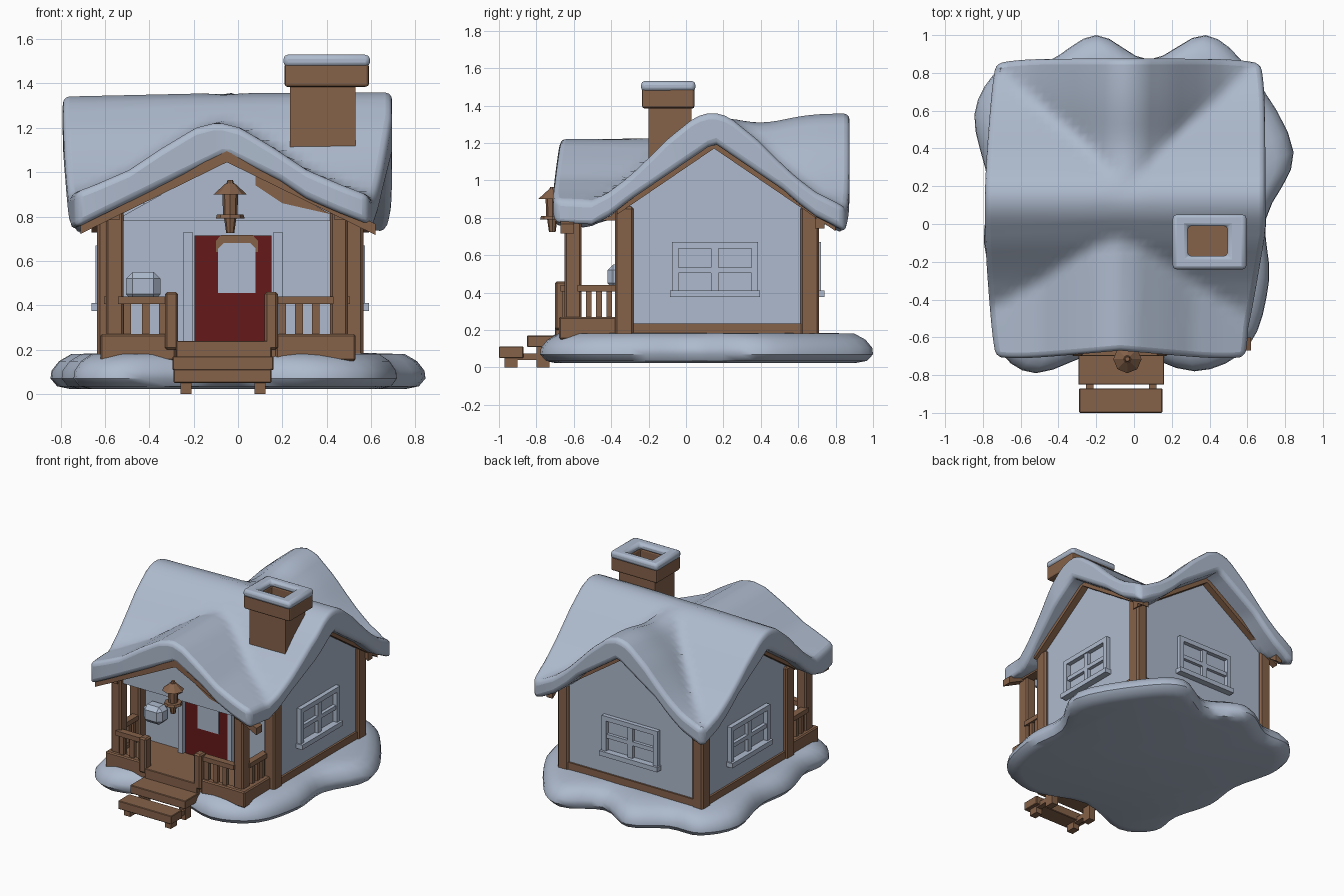
import bpy, bmesh, math
from mathutils import Matrix, Vector

if "Cube" in bpy.data.objects:
    bpy.data.objects.remove(bpy.data.objects["Cube"])


def colour(name, rgb):
    m = bpy.data.materials.new(name)
    m.diffuse_color = (*rgb, 1)
    m.use_nodes = True
    m.node_tree.nodes["Principled BSDF"].inputs["Base Color"].default_value = m.diffuse_color
    return m


SNOW = colour("snow grey", (0.42, 0.49, 0.61))
WOOD = colour("wood brown", (0.235, 0.122, 0.068))
RED = colour("door red", (0.13, 0.009, 0.009))


def finish(name, bm, mat, bevel=0, segs=2, smooth=False, limit=50):
    bmesh.ops.recalc_face_normals(bm, faces=bm.faces)
    me = bpy.data.meshes.new(name)
    bm.to_mesh(me)
    bm.free()
    me.materials.append(mat)
    ob = bpy.data.objects.new(name, me)
    bpy.context.collection.objects.link(ob)
    if bevel:
        b = ob.modifiers.new("bevel", 'BEVEL')
        b.width, b.segments, b.limit_method = bevel, segs, 'ANGLE'
        b.angle_limit = math.radians(limit)
    if smooth:
        bpy.ops.object.select_all(action='DESELECT')
        ob.select_set(True)
        bpy.context.view_layer.objects.active = ob
        bpy.ops.object.shade_smooth_by_angle(angle=math.radians(40))
    return ob


def boxes(name, mat, items, matrix=Matrix(), bevel=0):
    """One object from boxes given as x0, x1, y0, y1, z0, z1."""
    bm = bmesh.new()
    for x0, x1, y0, y1, z0, z1 in items:
        m = Matrix.Translation(((x0 + x1) / 2, (y0 + y1) / 2, (z0 + z1) / 2))
        bmesh.ops.create_cube(bm, size=1, matrix=matrix @ m @ Matrix.Diagonal((x1 - x0, y1 - y0, z1 - z0, 1)))
    return finish(name, bm, mat, bevel, 1)


def loft(name, mat, rings, loop=False, **kw):
    """Skin a list of rings; loop joins the last ring to the first."""
    bm = bmesh.new()
    vs = [[bm.verts.new(p) for p in r] for r in rings]
    n = len(vs[0])
    for k in range(len(vs) if loop else len(vs) - 1):
        a, b = vs[k], vs[(k + 1) % len(vs)]
        for i in range(n):
            bm.faces.new((a[i], a[(i + 1) % n], b[(i + 1) % n], b[i]))
    if not loop:
        bm.faces.new(vs[0])
        bm.faces.new(vs[-1])
    return finish(name, bm, mat, **kw)


def prism(name, mat, pts, axis, a, b, **kw):
    """Extrude a (horizontal, z) outline along x or y."""
    put = (lambda t, p: (t, p[0], p[1])) if axis == 'x' else (lambda t, p: (p[0], t, p[1]))
    return loft(name, mat, [[put(t, p) for p in pts] for t in (a, b)], **kw)


def catmull(p, i, t):
    a, b, c, d = (Vector(p[(i + k) % len(p)]) for k in (-1, 0, 1, 2))
    return 0.5 * (2 * b + (c - a) * t + (2 * a - 5 * b + 4 * c - d) * t * t + (3 * b - a - 3 * c + d) * t ** 3)


# Snow drift under the house
shore = [(-0.2, 1.0), (0.08, 0.87), (0.38, 1.0), (0.62, 0.8), (0.845, 0.38), (0.7, 0.03), (0.715, -0.3),
         (0.61, -0.64), (0.32, -0.78), (-0.1, -0.66), (-0.52, -0.79), (-0.73, -0.64), (-0.72, -0.4),
         (-0.795, -0.1), (-0.77, 0.2), (-0.845, 0.58), (-0.7, 0.83), (-0.46, 0.86)]
outline = [catmull(shore, i, t / 4) for i in range(len(shore)) for t in range(4)]
loft("snow_drift", SNOW, [[(p.x * s, (p.y - 0.1) * s + 0.1, z) for p in outline] for s, z in
     ((0.89, 0.022), (0.965, 0.035), (1, 0.07), (0.995, 0.105), (0.955, 0.148), (0.89, 0.18), (0.7, 0.185))], smooth=True)

# Walls: main body and rear wing
CX, CY = -0.04, 0.15
X0, X1, Y0, Y1 = -0.61, 0.54, -0.31, 0.69


def gable(c, a, b, eave, peak, base):
    return [(a, base), (b, base), (b, eave), (c, peak), (a, eave)]


prism("main_walls", SNOW, gable(CY, Y0, Y1, 0.86, 1.21, 0.16), 'x', X0, X1)
prism("rear_wall", SNOW, gable(CX, X0, X1, 0.83, 1.21, 0.16), 'y', 0.3, Y1 + 0.002)
prism("porch_gable_panel", SNOW, [(-0.56, 0.78), (0.47, 0.78), (CX, 1.07)], 'y', -0.62, -0.6)
prism("porch_gable_patch", WOOD, [(0.08, 1.0), (0.08, 0.94), (0.2, 0.86), (0.42, 0.81)], 'y', -0.625, -0.615)

# Snow roof: two crossing gables merged into one thick sheet
MAIN = [(0, 1.36), (0.09, 1.335), (0.24, 1.215), (0.34, 1.115), (0.44, 1.02), (0.55, 0.935), (0.7, 0.86), (0.9, 0.78)]
PORCH = [(0, 1.225), (0.1, 1.2), (0.25, 1.11), (0.4, 1.01), (0.55, 0.945), (0.9, 0.81)]


def along(prof, d):
    for (a, za), (b, zb) in zip(prof, prof[1:]):
        if d <= b:
            return za + (zb - za) * (d - a) / (b - a)
    return prof[-1][1]


def roof_z(x, y):
    """Upper and lower height of the snow."""
    h1 = along(MAIN, abs(y - 0.14)) - 0.012 * (0.3 - x)
    if y > 0.14:
        h2 = along(MAIN, abs(x + 0.04) * 1.05) - 0.05 * math.exp(-((y - 0.4) / 0.2) ** 2)
        l2 = 1.205 - 0.68 * abs(x - CX)
    else:
        h2 = along(PORCH, abs(x + 0.09))
        l2 = 1.08 - 0.49 * abs(x + 0.055)
    k = 0.03
    z = max(h1, h2) + k * math.log(1 + math.exp(-abs(h1 - h2) / k)) * 0.7 - 0.02 * math.exp(-abs(h1 - h2) / k)
    return z, min(z - 0.13, max(1.2 - 0.68 * abs(y - CY), l2))


bm = bmesh.new()
N = 36
top, low = [], []
for j in range(N + 1):
    v = j / N
    rt, rl = [], []
    for i in range(N + 1):
        u = i / N
        front = -0.67 - 0.06 * abs(2 * u - 1)
        y = front + (0.875 - front) * v
        f = min(1, max(0, (y + 0.55) / 0.5))
        xl = -0.755 - 0.035 * math.sin(math.pi * v) ** 2
        x = xl + (0.61 + 0.085 * f - xl) * u
        # pull the plan corners in
        c = 1 - 0.035 * abs(2 * u - 1) ** 6 * abs(2 * v - 1) ** 6
        x, y = CX + (x - CX) * c, 0.08 + (y - 0.08) * c
        zt, zl = roof_z(x, y)
        rt.append(bm.verts.new((x, y, zt)))
        rl.append(bm.verts.new((x, y, zl)))
    top.append(rt)
    low.append(rl)
for g in (top, low):
    for j in range(N):
        for i in range(N):
            bm.faces.new((g[j][i], g[j][i + 1], g[j + 1][i + 1], g[j + 1][i]))
rim = [(0, i) for i in range(N)] + [(j, N) for j in range(N)] + [(N, i) for i in range(N, 0, -1)] + [(j, 0) for j in range(N, 0, -1)]
for (a, b), (c, d) in zip(rim, rim[1:] + rim[:1]):
    bm.faces.new((top[a][b], top[c][d], low[c][d], low[a][b]))
finish("snow_roof", bm, SNOW, bevel=0.045, segs=3, smooth=True, limit=62)


# Gable boards under the snow on all four sides
def rake(name, axis, c, left, right, slope, peak, a, b, w=0.055):
    lo, hi = peak - slope * left, peak - slope * right
    pts = [(c - left, lo), (c, peak), (c + right, hi), (c + right, hi - w), (c, peak - w), (c - left, lo - w)]
    prism(name, WOOD, pts, axis, a, b)


rake("right_gable_board", 'x', CY, 0.52, 0.65, 0.68, 1.225, X1, X1 + 0.05)
rake("left_gable_board", 'x', CY, 0.52, 0.65, 0.68, 1.225, X0 - 0.05, X0)
rake("rear_gable_board", 'y', CX, 0.63, 0.63, 0.68, 1.225, Y1, Y1 + 0.05)
rake("porch_gable_board", 'y', -0.05, 0.66, 0.67, 0.49, 1.095, -0.67, -0.6, 0.05)

# Corner posts and base boards
posts = [(x - 0.045, x + 0.045, y - 0.05, y + 0.05, 0.16, 0.86) for x in (X0 + 0.02, X1 - 0.02) for y in (Y0 - 0.02, Y1 - 0.028)]
boxes("corner_posts", WOOD, posts, bevel=0.012)
boxes("base_boards", WOOD, [(X0 - 0.015, X1 + 0.015, Y0, Y1 + 0.015, 0.16, 0.235)])

# Porch floor, posts and railings
boxes("porch_floor", WOOD, [(-0.61, 0.52, -0.67, -0.28, 0.15, 0.24), (-0.62, -0.28, -0.68, -0.63, 0.15, 0.27),
                            (0.17, 0.53, -0.68, -0.63, 0.15, 0.27), (-0.62, -0.56, -0.66, -0.3, 0.15, 0.27),
                            (0.47, 0.53, -0.66, -0.3, 0.15, 0.27)], bevel=0.008)
boxes("porch_posts", WOOD, [(x - 0.04, x + 0.04, -0.65, -0.56, 0.16, 0.86) for x in (-0.555, 0.455)], bevel=0.01)
boxes("porch_side_beams", WOOD, [(x - 0.035, x + 0.035, -0.66, -0.3, 0.785, 0.83) for x in (-0.57, 0.47)])
rails = [(-0.54, -0.3, -0.67, -0.62, 0.405, 0.44), (0.15, 0.43, -0.67, -0.62, 0.405, 0.44)]
rails += [(x - 0.017, x + 0.017, -0.66, -0.63, 0.25, 0.42) for x in (-0.5, -0.415, -0.34, 0.2, 0.275, 0.35)]
for x in (-0.58, 0.48):
    rails.append((x - 0.025, x + 0.025, -0.58, -0.36, 0.405, 0.44))
    rails += [(x - 0.015, x + 0.015, y - 0.015, y + 0.015, 0.25, 0.42) for y in (-0.52, -0.465, -0.41)]
boxes("railings", WOOD, rails)
boxes("newel_posts", WOOD, [(x - 0.03, x + 0.03, -0.7, -0.63, 0.2, 0.46) for x in (-0.3, 0.15)], bevel=0.01)

# Front steps on short legs
boxes("step_treads", WOOD, [(-0.295, 0.16, -0.85, -0.64, 0.108, 0.17), (-0.29, 0.15, -1.0, -0.87, 0.05, 0.112),
                            (-0.28, 0.15, -0.7, -0.6, 0.16, 0.24)], bevel=0.004)
legs = []
for x in (-0.235, 0.1):
    legs += [(x - 0.025, x + 0.025, -0.97, -0.9, 0, 0.06), (x - 0.025, x + 0.025, -0.8, -0.73, 0, 0.12),
             (x - 0.02, x + 0.02, -0.95, -0.74, 0.04, 0.075)]
boxes("step_legs", WOOD, legs)

# Door with window, arched trim and side frames
boxes("door", RED, [(-0.195, 0.15, -0.34, -0.3, 0.24, 0.715)])
arch = [(-0.09, 0.455), (0.08, 0.455), (0.08, 0.655), (0.055, 0.68), (-0.065, 0.68), (-0.09, 0.655)]
prism("door_window", SNOW, arch, 'y', -0.346, -0.33)
trim = [(-0.1, 0.64), (0.09, 0.64), (0.09, 0.69), (0.065, 0.718), (-0.075, 0.718), (-0.1, 0.69)]
prism("door_trim", WOOD, trim, 'y', -0.344, -0.33)
boxes("door_side_frames", SNOW, [(-0.245, -0.205, -0.36, -0.3, 0.24, 0.73), (0.16, 0.2, -0.36, -0.3, 0.24, 0.73)])

# Wall box beside the door
boxes("wall_box", SNOW, [(-0.505, -0.35, -0.42, -0.3, 0.42, 0.55)], bevel=0.03)


# Windows on right, left and rear walls
def window(name, x, y, turn):
    m = Matrix.Translation((x, y, 0)) @ Matrix.Rotation(math.radians(turn), 4, 'Z')
    bars = [(-0.23, -0.195, -0.033, 0.01, 0.4, 0.67), (0.195, 0.23, -0.033, 0.01, 0.4, 0.67),
            (-0.23, 0.23, -0.033, 0.01, 0.635, 0.67), (-0.24, 0.24, -0.05, 0.01, 0.375, 0.41),
            (-0.02, 0.02, -0.025, 0.01, 0.4, 0.64), (-0.2, 0.2, -0.025, 0.01, 0.505, 0.535)]
    boxes(name, SNOW, bars, m)


window("right_window", X1, 0.155, 90)
window("left_window", X0, 0.155, -90)
window("rear_window", CX, Y1, 180)

# Chimney with open snowy cap
boxes("chimney_shaft", WOOD, [(0.235, 0.53, -0.2, 0.03, 1.08, 1.4)])


def square_ring(name, mat, o, h, z0, z1, bevel, smooth):
    rect = lambda r, z: [(r[0], r[2], z), (r[1], r[2], z), (r[1], r[3], z), (r[0], r[3], z)]
    loft(name, mat, [rect(o, z0), rect(o, z1), rect(h, z1), rect(h, z0)], loop=True, bevel=bevel, smooth=smooth)


hole = (0.285, 0.495, -0.17, -0.01)
square_ring("chimney_cap", WOOD, (0.21, 0.59, -0.235, 0.045), hole, 1.385, 1.49, 0.012, False)
square_ring("chimney_snow", SNOW, (0.205, 0.595, -0.24, 0.05), hole, 1.475, 1.53, 0.02, True)

# Hanging porch lantern
bm = bmesh.new()
for z, r0, r1, d in ((0.925, 0.075, 0.02, 0.05), (0.855, 0.032, 0.036, 0.1), (0.8, 0.065, 0.06, 0.018),
                     (0.76, 0.018, 0.028, 0.07), (0.955, 0.018, 0.012, 0.02)):
    bmesh.ops.create_cone(bm, cap_ends=True, segments=8, radius1=r0, radius2=r1, depth=d,
                          matrix=Matrix.Translation((-0.035, -0.715, z)))
bmesh.ops.create_cube(bm, size=1, matrix=Matrix.Translation((-0.035, -0.66, 0.86)) @ Matrix.Diagonal((0.025, 0.1, 0.025, 1)))
finish("lantern", bm, WOOD)
